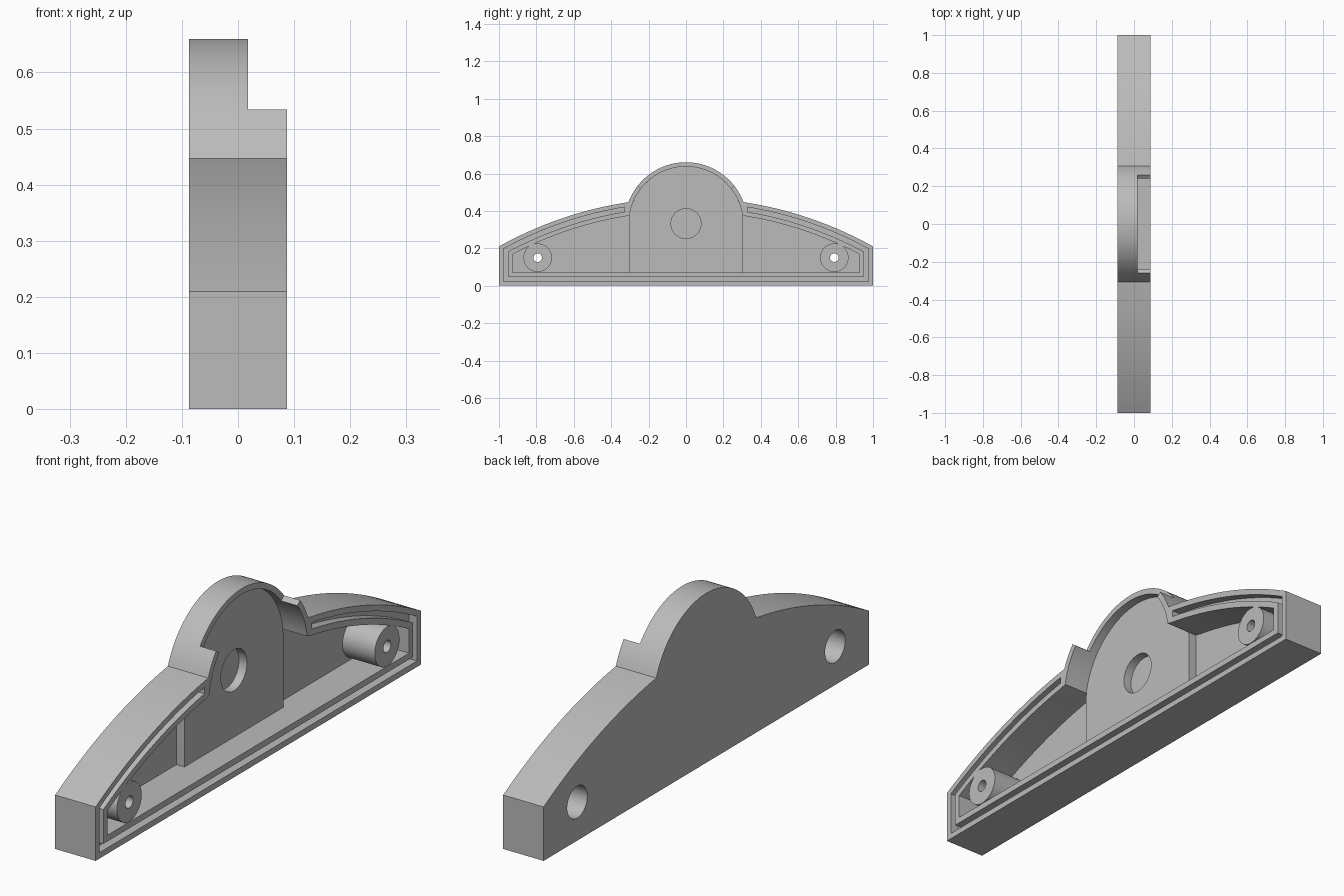
import bpy, bmesh
from math import sin, cos, asin, sqrt, radians, pi

if "Cube" in bpy.data.objects:
    bpy.data.objects.remove(bpy.data.objects["Cube"])

# Single grey plastic
grey = bpy.data.materials.new("plain_grey")
grey.use_nodes = True
colour = (0.5, 0.5, 0.5, 1)
grey.diffuse_color = colour
grey.node_tree.nodes["Principled BSDF"].inputs["Base Color"].default_value = colour

# Main dimensions (depth runs along x, profiles are in y and z)
BACK, FLOOR, PAD, NOTCH, GROOVE, FRONT = -0.087, -0.052, -0.0174, 0.0174, 0.052, 0.087
HUB_Z, HUB_R, POCKET_R = 0.332, 0.328, 0.305
ARC_Z, ARC_R = -1.583, 2.053
WALL = 0.023
RIM = 3 * WALL + 0.003
BOSS_Y, BOSS_Z = 0.793, 0.15


def make_object(name, bm):
    bmesh.ops.recalc_face_normals(bm, faces=bm.faces)
    mesh = bpy.data.meshes.new(name)
    bm.to_mesh(mesh)
    bm.free()
    mesh.materials.append(grey)
    obj = bpy.data.objects.new(name, mesh)
    bpy.context.collection.objects.link(obj)
    return obj


def prism(name, profile, x0, x1):
    bm = bmesh.new()
    face = bm.faces.new([bm.verts.new((x0, y, z)) for y, z in profile])
    grown = bmesh.ops.extrude_face_region(bm, geom=[face])["geom"]
    verts = [g for g in grown if isinstance(g, bmesh.types.BMVert)]
    bmesh.ops.translate(bm, verts=verts, vec=(x1 - x0, 0, 0))
    return make_object(name, bm)


def lathe(name, profile, y, z, steps=64):
    # Revolve a closed (radius, x) profile around an axis along x
    bm = bmesh.new()
    rings = []
    for i in range(steps):
        a = 2 * pi * i / steps
        rings.append([bm.verts.new((x, y + r * cos(a), z + r * sin(a))) for r, x in profile])
    n = len(profile)
    for i in range(steps):
        p, q = rings[i], rings[(i + 1) % steps]
        for j in range(n):
            k = (j + 1) % n
            bm.faces.new((p[j], q[j], q[k], p[k]))
    return make_object(name, bm)


def circle(y, z, r, start=0, end=2 * pi, steps=64, closed=True):
    count = steps if closed else steps + 1
    return [(y + r * cos(start + (end - start) * i / steps),
             z + r * sin(start + (end - start) * i / steps)) for i in range(count)]


def wing(off, inner_y, steps=24):
    # Right-hand rim path: bottom corner, end wall, then the arc inwards
    edge = 1 - off
    pts = [(edge, off)]
    for i in range(steps + 1):
        y = edge + (inner_y - edge) * i / steps
        pts.append((y, ARC_Z + sqrt((ARC_R - off) ** 2 - y * y)))
    return pts


def mirrored(half):
    return half + [(-y, z) for y, z in reversed(half)]


def outline(off, hub_r, join_y, join_z):
    a = asin((join_z - HUB_Z) / hub_r)
    dome = circle(0, HUB_Z, hub_r, a, pi - a, 64, closed=False)
    half = wing(off, join_y)[:-1]
    return half + dome + [(-y, z) for y, z in reversed(half)]


def subtract(obj, cutters):
    for cutter in cutters:
        cutter.hide_render = True
        mod = obj.modifiers.new("cut", "BOOLEAN")
        mod.operation, mod.solver, mod.object = "DIFFERENCE", "EXACT", cutter
    deps = bpy.context.evaluated_depsgraph_get()
    mesh = bpy.data.meshes.new_from_object(obj.evaluated_get(deps))
    obj.modifiers.clear()
    obj.data = mesh
    for cutter in cutters:
        bpy.data.objects.remove(cutter)


# Shell with its cavity, sealing groove, hub notch and screw recesses
shell = prism("shell", outline(0, HUB_R, 0.307, 0.447), BACK, FRONT)
cavity = prism("cavity_cutter", outline(RIM, POCKET_R, 0.302, 0.377), FLOOR, 0.2)
track = mirrored(wing(WALL, 0.33)[::-1]) + mirrored(wing(2 * WALL + 0.002, 0.33)[::-1])[::-1]
groove = prism("groove_cutter", track, GROOVE, 0.2)
cut = radians(38)
notch = prism("notch_cutter", [(0, HUB_Z)] + circle(0, HUB_Z, 0.5, cut, pi - cut, 16, False),
              NOTCH, 0.2)
recesses = [prism("recess_cutter", circle(s * BOSS_Y, BOSS_Z, 0.062), -0.2, -0.03)
            for s in (-1, 1)]
subtract(shell, [cavity, groove, notch] + recesses)

# Raised hub pad with a blind round socket
pad_shape = circle(0, HUB_Z, POCKET_R, 0, pi, 64, False) + [(-POCKET_R, RIM - 0.01),
                                                            (POCKET_R, RIM - 0.01)]
pad = prism("hub_pad", pad_shape, FLOOR - 0.01, PAD)
subtract(pad, [prism("socket_cutter", circle(0, HUB_Z, 0.08), -0.2, 0.2)])

# Hollow screw bosses
boss_shape = [(0.062, FLOOR - 0.01), (0.062, 0.035), (0.023, 0.035),
              (0.023, FRONT), (0.076, FRONT), (0.076, FLOOR - 0.01)]
bosses = [lathe(name, boss_shape, s * BOSS_Y, BOSS_Z)
          for name, s in (("front_screw_boss", -1), ("back_screw_boss", 1))]

# Smooth curves, sharp corners
bpy.ops.object.select_all(action="DESELECT")
for obj in [shell, pad] + bosses:
    obj.select_set(True)
bpy.context.view_layer.objects.active = shell
bpy.ops.object.shade_smooth_by_angle(angle=radians(20))
